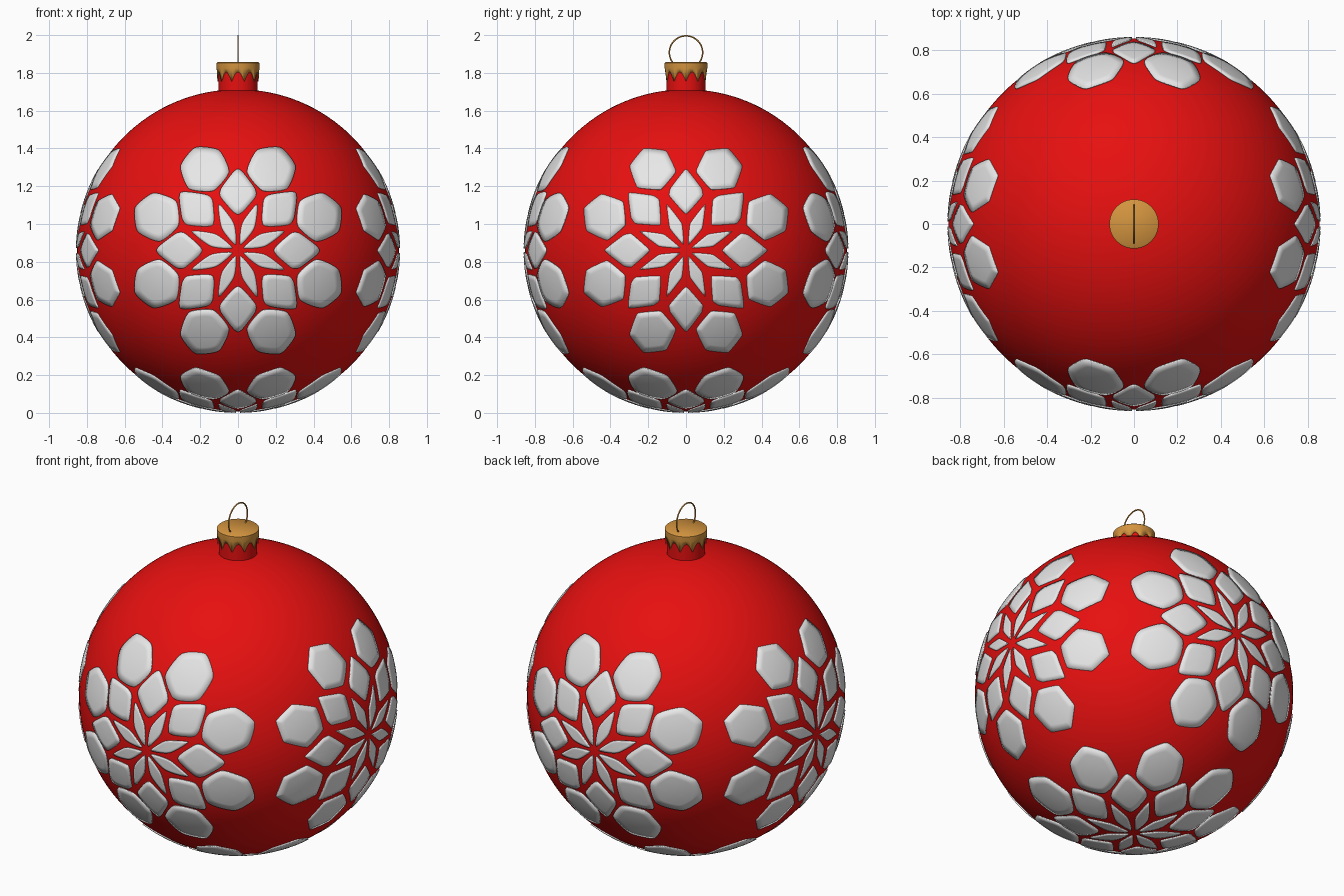
import bpy, bmesh, math
from mathutils import Vector

if "Cube" in bpy.data.objects:
    bpy.data.objects.remove(bpy.data.objects["Cube"])

CENTRE = Vector((0, 0, 0.86))
BALL_R = 0.853


def material(name, rgb):
    m = bpy.data.materials.new(name)
    m.diffuse_color = (*rgb, 1)
    m.use_nodes = True
    m.node_tree.nodes["Principled BSDF"].inputs["Base Color"].default_value = m.diffuse_color
    return m


RED = material("glossy red", (0.80, 0.005, 0.005))
WHITE = material("white", (0.80, 0.80, 0.80))
GOLD = material("gold", (0.66, 0.30, 0.05))


def finish(obj, name, mat, angle=40):
    obj.name = name
    obj.data.materials.append(mat)
    bpy.ops.object.select_all(action='DESELECT')
    obj.select_set(True)
    bpy.context.view_layer.objects.active = obj
    bpy.ops.object.shade_smooth_by_angle(angle=math.radians(angle))
    return obj


def from_bmesh(bm, name, mat):
    me = bpy.data.meshes.new(name)
    bm.to_mesh(me)
    bm.free()
    obj = bpy.data.objects.new(name, me)
    bpy.context.collection.objects.link(obj)
    return finish(obj, name, mat)


def round_corners(pts, cut):
    """Corner cutting, first pass sets the size of the rounding."""
    for c in (cut, 0.25, 0.25):
        out = []
        for i, p in enumerate(pts):
            q = pts[(i + 1) % len(pts)]
            out += [p.lerp(q, c), p.lerp(q, 1 - c)]
        pts = out
    return pts


# petal half outlines (sideways, outwards) and start angle of each ring
PETALS = [
    ([(0, .015), (.040, .14), (0, .285)], 22.5),
    ([(0, .175), (.100, .29), (.092, .33), (0, .45)], 0),
    ([(0, .335), (.125, .40), (.118, .535), (0, .60)], 22.5),
]


def flower(name, normal, up, radius, size, cut):
    """Rosette of thin curved plates lying on the ball."""
    n, v = Vector(normal), Vector(up)
    u = v.cross(n)
    bm = bmesh.new()
    for half, start in PETALS:
        outline = [Vector(p) for p in half]
        outline += [Vector((-x, y)) for x, y in half[-2:0:-1]]
        mid = sum(outline, Vector((0, 0))) / len(outline)
        outline = round_corners([mid + (p - mid) * size for p in outline], cut)
        for k in range(8):
            a = math.radians(start + 45 * k)

            def put(p):
                x = p.x * math.cos(a) + p.y * math.sin(a)
                y = -p.x * math.sin(a) + p.y * math.cos(a)
                w = math.sqrt(radius ** 2 - x * x - y * y)
                return bm.verts.new(CENTRE + u * x + v * y + n * w)

            rings = [[put(mid + (p - mid) * s) for p in outline]
                     for s in (1, 0.7, 0.35)]
            hub = put(mid)
            for i in range(len(outline)):
                j = (i + 1) % len(outline)
                for o, c in zip(rings, rings[1:]):
                    bm.faces.new((o[i], o[j], c[j], c[i]))
                bm.faces.new((rings[-1][i], rings[-1][j], hub))
    obj = from_bmesh(bm, name, WHITE)
    sol = obj.modifiers.new("thickness", 'SOLIDIFY')
    sol.thickness = 0.008
    sol.offset = -1


# ball
bpy.ops.mesh.primitive_uv_sphere_add(segments=128, ring_count=64,
                                     radius=BALL_R, location=CENTRE)
finish(bpy.context.object, "ball", RED)

# neck
bpy.ops.mesh.primitive_cylinder_add(vertices=64, radius=0.103, depth=0.16,
                                    location=(0, 0, 1.765))
finish(bpy.context.object, "neck", RED)

# rosettes: rounded ones front, back and below, crisper ones on the sides
flower("front_flower", (0, -1, 0), (0, 0, 1), 0.860, 1.0, 0.15)
flower("back_flower", (0, 1, 0), (0, 0, 1), 0.860, 1.0, 0.15)
flower("bottom_flower", (0, 0, -1), (0, 1, 0), 0.860, 1.0, 0.15)
flower("right_flower", (1, 0, 0), (0, 0, 1), 0.858, 0.91, 0.07)
flower("left_flower", (-1, 0, 0), (0, 0, 1), 0.858, 0.91, 0.07)

# cap with a scalloped lower edge
bm = bmesh.new()
TEETH, STEPS = 10, 8
N = TEETH * STEPS
rows = [[], [], [], []]
for i in range(N):
    t = 2 * math.pi * i / N
    low = 1.755 + 0.05 * abs(math.sin(t * TEETH / 2))
    for row, (r, z) in zip(rows, [(0.107, 1.857), (0.113, 1.852),
                                  (0.113, 1.825), (0.109, low)]):
        row.append(bm.verts.new((r * math.cos(t), r * math.sin(t), z)))
bm.faces.new(rows[0])
for top, bot in zip(rows, rows[1:]):
    for i in range(N):
        j = (i + 1) % N
        bm.faces.new((top[i], bot[i], bot[j], top[j]))
cap = from_bmesh(bm, "cap", GOLD)
sol = cap.modifiers.new("thickness", 'SOLIDIFY')
sol.thickness = 0.005
sol.offset = -1

# hanging loop
bpy.ops.mesh.primitive_torus_add(major_segments=64, minor_segments=10,
                                 major_radius=0.088, minor_radius=0.004,
                                 location=(0, 0, 1.908),
                                 rotation=(0, math.pi / 2, 0))
finish(bpy.context.object, "hanging_loop", GOLD)
